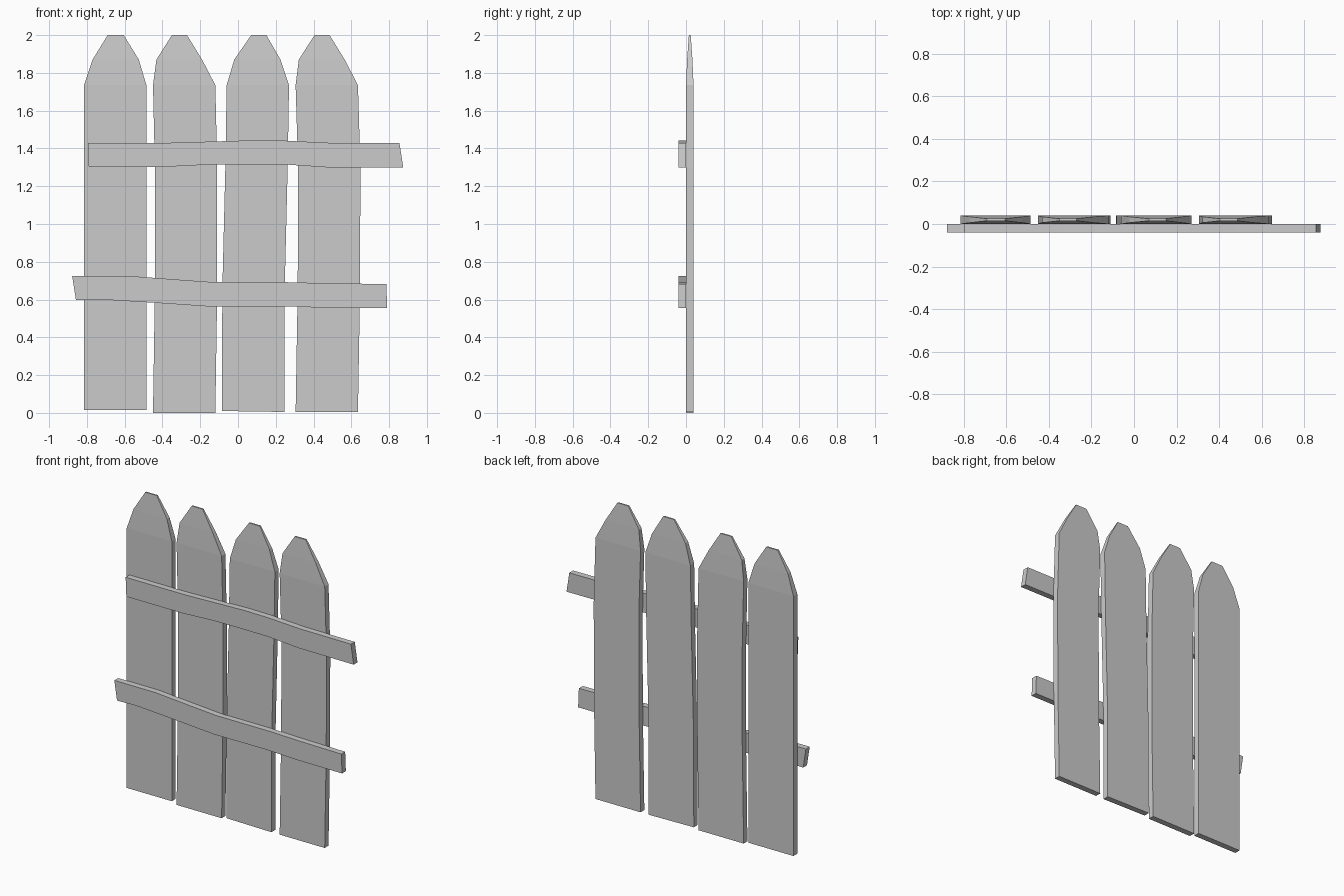
import bpy, bmesh

if "Cube" in bpy.data.objects:
    bpy.data.objects.remove(bpy.data.objects["Cube"])


def board(name, stations, y_mid):
    """Loft a flat board through cross-sections: (edge A xz, edge B xz, half thickness)."""
    bm = bmesh.new()
    rings = []
    for (ax, az), (bx, bz), h in stations:
        rings.append([bm.verts.new(p) for p in (
            (ax, y_mid - h, az), (bx, y_mid - h, bz),
            (bx, y_mid + h, bz), (ax, y_mid + h, az))])
    for r, s in zip(rings, rings[1:]):
        for i in range(4):
            j = (i + 1) % 4
            bm.faces.new((r[i], r[j], s[j], s[i]))
    bm.faces.new(rings[0][::-1])
    bm.faces.new(rings[-1])
    bmesh.ops.recalc_face_normals(bm, faces=bm.faces)
    mesh = bpy.data.meshes.new(name)
    bm.to_mesh(mesh)
    bm.free()
    bpy.context.collection.objects.link(bpy.data.objects.new(name, mesh))


# Pickets: bottom heights, left edge x at each level, shoulder x pair, tip x pair
WIDTH, HALF = 0.33, 0.02
LEVELS = (0.65, 1.3, 1.735)
pickets = [
    ((0.015, 0.015), (-0.815, -0.815, -0.815, -0.815), (-0.77, -0.525), (-0.69, -0.605)),
    ((0.0, 0.0), (-0.45, -0.44, -0.44, -0.45), (-0.432, -0.19), (-0.35, -0.27)),
    ((0.01, 0.005), (-0.085, -0.083, -0.067, -0.06), (-0.02, 0.225), (0.07, 0.15)),
    ((0.005, 0.005), (0.305, 0.316, 0.318, 0.305), (0.322, 0.565), (0.405, 0.485)),
]
for n, (foot, lefts, shoulder, tip) in enumerate(pickets, 1):
    heights = [foot] + [(z, z) for z in LEVELS]
    rows = [((x, z[0]), (x + WIDTH, z[1]), HALF) for x, z in zip(lefts, heights)]
    rows.append(((shoulder[0], 1.87), (shoulder[1], 1.87), 0.014))
    rows.append(((tip[0], 2.0), (tip[1], 2.0), 0.005))
    board(f"picket_{n}", rows, HALF)

# Rails: (bottom x, bottom z, top x, top z) along their length
rails = {
    "upper_rail": [(-0.79, 1.303, -0.795, 1.43), (-0.38, 1.303, -0.36, 1.43),
                   (-0.14, 1.315, -0.12, 1.437), (0.08, 1.316, 0.08, 1.443),
                   (0.25, 1.315, 0.25, 1.441), (0.47, 1.30, 0.48, 1.43),
                   (0.875, 1.298, 0.855, 1.428)],
    "lower_rail": [(-0.858, 0.597, -0.878, 0.725), (-0.72, 0.6, -0.58, 0.725),
                   (-0.47, 0.585, -0.38, 0.71), (-0.15, 0.563, -0.13, 0.692),
                   (0.25, 0.564, 0.25, 0.692), (0.48, 0.556, 0.48, 0.686),
                   (0.79, 0.555, 0.785, 0.682)],
}
for name, pts in rails.items():
    board(name, [((a, b), (c, d), HALF) for a, b, c, d in pts], -HALF)
